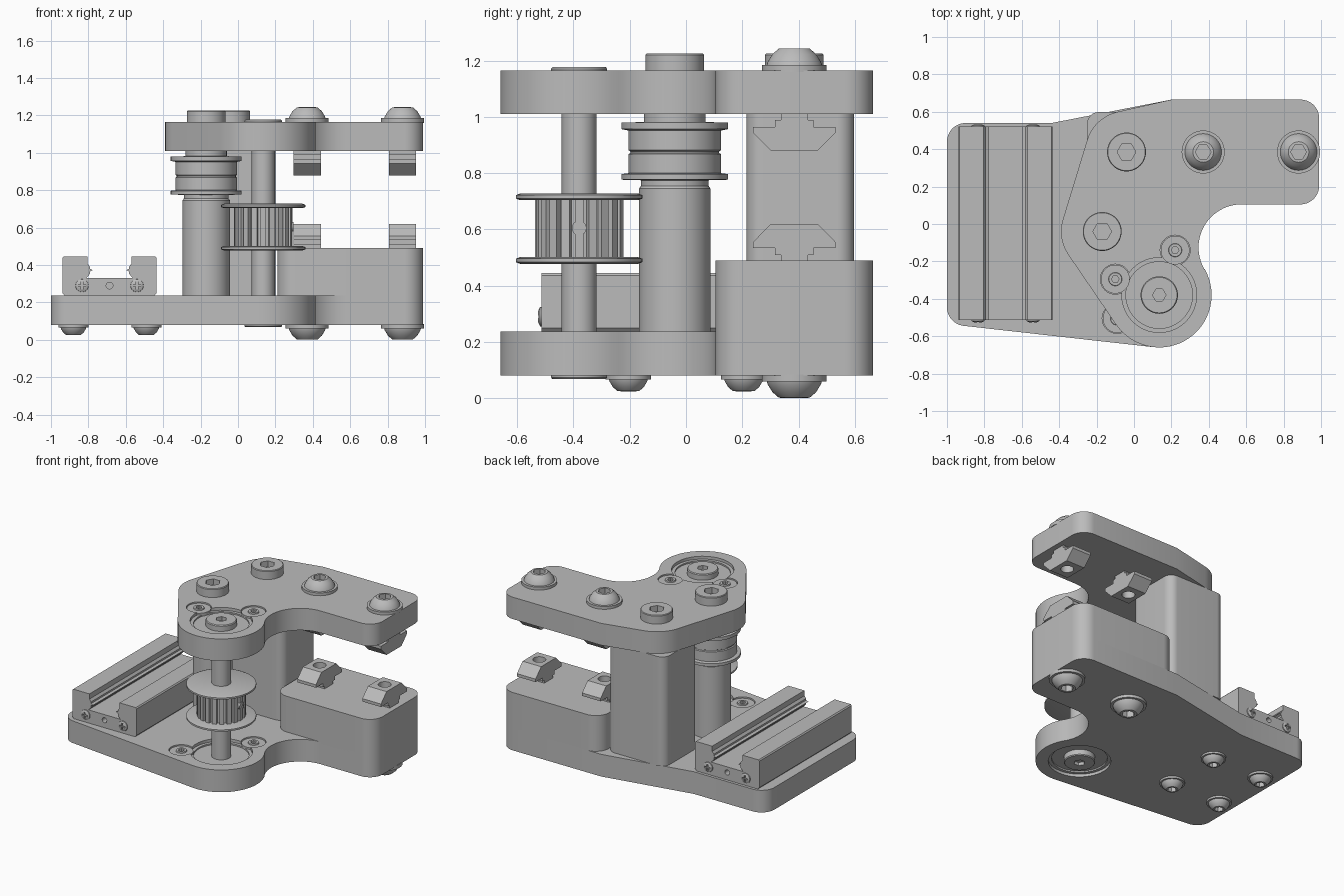
import bpy, bmesh
from math import sin, cos, pi, radians
from mathutils import Matrix, Vector

if "Cube" in bpy.data.objects:
    bpy.data.objects.remove(bpy.data.objects["Cube"])

grey = bpy.data.materials.new("machined_grey")
grey.use_nodes = True
COLOUR = (0.5, 0.5, 0.5, 1)
grey.diffuse_color = COLOUR
grey.node_tree.nodes["Principled BSDF"].inputs["Base Color"].default_value = COLOUR


def finish(bm, name, matrix=Matrix()):
    """Turn a bmesh into a named, shaded object."""
    bmesh.ops.transform(bm, matrix=matrix, verts=bm.verts)
    bmesh.ops.recalc_face_normals(bm, faces=bm.faces)
    mesh = bpy.data.meshes.new(name)
    bm.to_mesh(mesh)
    bm.free()
    mesh.materials.append(grey)
    obj = bpy.data.objects.new(name, mesh)
    bpy.context.collection.objects.link(obj)
    shade(obj)
    return obj


def shade(obj):
    bpy.ops.object.select_all(action='DESELECT')
    obj.select_set(True)
    bpy.context.view_layer.objects.active = obj
    bpy.ops.object.shade_smooth_by_angle(angle=radians(30))


def cut(obj, cutter):
    """Subtract the cutter from the object and discard it."""
    mod = obj.modifiers.new("cut", 'BOOLEAN')
    mod.operation, mod.object, mod.solver = 'DIFFERENCE', cutter, 'EXACT'
    bpy.context.view_layer.objects.active = obj
    bpy.ops.object.modifier_apply(modifier=mod.name)
    bpy.data.objects.remove(cutter)
    shade(obj)


def prism(name, pts, z0, z1, matrix=Matrix()):
    """Extrude a closed outline from z0 to z1."""
    bm = bmesh.new()
    face = bm.faces.new([bm.verts.new((x, y, z0)) for x, y in pts])
    ret = bmesh.ops.extrude_face_region(bm, geom=[face])
    top = [v for v in ret["geom"] if isinstance(v, bmesh.types.BMVert)]
    bmesh.ops.translate(bm, verts=top, vec=(0, 0, z1 - z0))
    return finish(bm, name, matrix)


def lathe(name, profile, matrix, segs=48):
    """Revolve (radius, z) points; a third entry makes that ring hexagonal."""
    bm = bmesh.new()
    rings = []
    for p in profile:
        ring = []
        for i in range(segs):
            a = 2 * pi * i / segs
            r = p[0]
            if len(p) > 2:
                r *= cos(pi / 6) / cos(a % (pi / 3) - pi / 6)
            ring.append(bm.verts.new((r * cos(a), r * sin(a), p[1])))
        rings.append(ring)
    for a, b in zip(rings, rings[1:]):
        for i in range(segs):
            j = (i + 1) % segs
            bm.faces.new((a[i], a[j], b[j], b[i]))
    bm.faces.new(rings[0])
    bm.faces.new(rings[-1])
    return finish(bm, name, matrix)


def at(x, y, z=0, down=False):
    m = Matrix.Translation((x, y, z))
    return m @ Matrix.Rotation(pi, 4, 'X') if down else m


def disc(name, x, y, r, z0, z1):
    return lathe(name, [(r, z0), (r, z1)], at(x, y))


def outline(*arcs):
    """Join (cx, cy, r, start, end) arcs, in degrees, and bare (x, y) points."""
    pts = []
    for arc in arcs:
        if len(arc) == 2:
            pts.append(arc)
            continue
        cx, cy, r, a0, a1 = arc
        n = max(4, int(abs(a1 - a0) / 6))
        for i in range(n + 1):
            a = radians(a0 + (a1 - a0) * i / n)
            pts.append((cx + r * cos(a), cy + r * sin(a)))
    return pts


def rounded_rect(x0, x1, y0, y1, r):
    return outline((x1 - r, y0 + r, r, -90, 0), (x1 - r, y1 - r, r, 0, 90),
                   (x0 + r, y1 - r, r, 90, 180), (x0 + r, y0 + r, r, 180, 270))


SHAFT = (0.135, -0.38)
COLUMN = (-0.17, -0.04)
SPACER = (-0.04, 0.385)
CLAMPS = [(0.37, 0.385), (0.88, 0.385)]
BASE_BOT, BASE_TOP, TOP_BOT, TOP_TOP = 0.08, 0.237, 1.01, 1.165

# Plates: both share the right arm and the concave throat
arm = [(0.575, -0.125, 0.23, 210, 90), (0.89, 0.205, 0.1, -90, 0),
       (0.89, 0.565, 0.1, 0, 90), (0.2, 0.665)]
base = prism("base_plate", outline((*SHAFT, 0.28, -96.5, 30), *arm, (-0.44, 0.54),
             (-0.9, 0.44, 0.1, 90, 180), (-0.9, -0.445, 0.1, 180, 263.5)), BASE_BOT, BASE_TOP)
top = prism("top_plate", outline((*SHAFT, 0.28, -145.6, 30), *arm,
            (*SPACER, 0.22, 102.8, 163), (*COLUMN, 0.22, 163, 214.4)), TOP_BOT, TOP_TOP)

# Bearings with inner hubs and small retaining screws
for label, plate, z0, z1, screws in (
        ("base", base, BASE_BOT, BASE_TOP, [(0.22, -0.14), (-0.09, -0.505)]),
        ("top", top, TOP_BOT, TOP_TOP, [(0.22, -0.14), (-0.1, -0.295)])):
    cut(plate, disc("bore", *SHAFT, 0.2, z0 - 0.1, z1 + 0.1))
    lathe(label + "_bearing", [(0.1, z0 + 0.03), (0.178, z0 + 0.03), (0.178, z0 + 0.02),
          (0.2, z0 + 0.02), (0.2, z1 - 0.02), (0.178, z1 - 0.02),
          (0.178, z1 - 0.03), (0.1, z1 - 0.03)], at(*SHAFT))
    for x, y in screws:
        cut(plate, disc("counterbore", x, y, 0.08, z1 - 0.025, z1 + 0.1))
        lathe(label + "_retaining_screw", [(0.077, z1 - 0.04), (0.077, z1 - 0.008),
              (0.036, z1 - 0.008), (0.034, z1), (0.02, z1, 1), (0.02, z1 - 0.02, 1)], at(x, y))

# Shaft with end hubs
lathe("shaft", [(0.062, 0.09), (0.062, 1.1)], at(*SHAFT))
for z, down in ((TOP_TOP, False), (BASE_BOT, True)):
    lathe("shaft_end_hub", [(0.1, -0.06), (0.1, 0.006), (0.095, 0.012), (0.036, 0.012, 1),
          (0.036, -0.015, 1)], at(*SHAFT, z, down))

# Toothed pulley on the shaft
teeth = []
N = 20
for i in range(N):
    for off, r in ((-0.3, 0.158), (0.3, 0.158), (0.36, 0.135), (0.64, 0.135)):
        a = 2 * pi * (i + off) / N
        teeth.append((SHAFT[0] + r * cos(a), SHAFT[1] + r * sin(a)))
prism("pulley_teeth", teeth, 0.49, 0.715)
for z in (0.478, 0.704):
    lathe("pulley_flange", [(0.21, z), (0.225, z + 0.006), (0.225, z + 0.018),
          (0.21, z + 0.024)], at(*SHAFT))
lathe("set_screw", [(0.026, 0.1), (0.026, 0.162), (0.014, 0.162, 1), (0.014, 0.15, 1)],
      at(*SHAFT, 0.605) @ Matrix.Rotation(pi / 2, 4, 'Y'), 24)

# Idler column: tube, flanges and two bearing rollers
lathe("idler_column", [(0.127, BASE_TOP), (0.127, 0.745), (0.12, 0.755), (0.12, 0.775),
      (0.19, 0.777), (0.19, 0.797), (0.165, 0.8), (0.165, 0.868), (0.158, 0.872),
      (0.158, 0.878), (0.165, 0.882), (0.165, 0.952), (0.19, 0.957), (0.19, 0.98),
      (0.11, 0.982), (0.11, TOP_BOT)], at(*COLUMN))

# Rear spacer and front clamp block
prism("rear_spacer", rounded_rect(-0.25, 0.2, 0.215, 0.598, 0.06), BASE_TOP, TOP_BOT)
block = prism("clamp_block", rounded_rect(0.21, 0.99, 0.105, 0.665, 0.1), BASE_TOP - 0.01, 0.49)

# Socket cap bolts through the column and spacer
for x, y in (COLUMN, SPACER):
    lathe("cap_bolt", [(0.104, 0), (0.104, 0.056), (0.1, 0.061), (0.05, 0.061, 1),
          (0.05, 0.02, 1)], at(x, y, TOP_TOP))


def button_bolt(x, y, z, s, down):
    """Washer and low domed head with a hex socket."""
    lathe("washer", [(0.115 * s, -0.005), (0.115 * s, 0.02 * s), (0.09 * s, 0.02 * s)],
          at(x, y, z, down))
    lathe("button_bolt", [(0.098 * s, 0.02 * s), (0.095 * s, 0.03 * s), (0.078 * s, 0.058 * s),
          (0.055 * s, 0.078 * s), (0.042 * s, 0.079 * s, 1), (0.042 * s, 0.035 * s, 1)],
          at(x, y, z, down))


# Clamp bolts and slot nuts, mirrored above and below the slot
half = [(0.048, -0.01), (0.048, 0.02), (0.068, 0.02), (0.068, 0.045), (0.146, 0.045),
        (0.146, 0.066), (0.083, 0.13)]
nut_profile = half + [(-y, z) for y, z in reversed(half)]
stand = Matrix(((0, 0, 1, 0), (1, 0, 0, 0), (0, 1, 0, 0), (0, 0, 0, 1)))
for x, y in CLAMPS:
    for head_z, nut_z, down in ((TOP_TOP, TOP_BOT, False), (BASE_BOT, 0.49, True)):
        button_bolt(x, y, head_z, 1, down)
        nut = prism("slot_nut", nut_profile, -0.073, 0.073, at(x, y, nut_z, not down) @ stand)
        z = nut_z + (0.1 if down else -0.1)
        cut(nut, disc("nut_bore", x, y, 0.042, z - 0.05, z + 0.05))

# Linear rail channel with lipped inner walls
RAIL_X = -0.687
side = [(0.252, 0.25), (0.252, 0.437), (0.245, 0.445), (0.118, 0.445), (0.118, 0.408),
        (0.105, 0.392), (0.105, 0.38), (0.088, 0.373), (0.105, 0.366), (0.105, 0.352),
        (0.125, 0.33)]
section = [(x, z) for x, z in side] + [(-x, z) for x, z in reversed(side)]
section += [(-0.24, BASE_TOP), (0.24, BASE_TOP)]
lay = Matrix(((1, 0, 0, RAIL_X), (0, 0, 1, 0), (0, 1, 0, 0), (0, 0, 0, 1)))
rail = prism("rail_channel", section, -0.513, 0.52, lay)

# Rail end screws and centre hole at each end
for end, turn in ((-0.513, pi / 2), (0.52, -pi / 2)):
    face = Matrix.Rotation(turn, 4, 'X')
    for dx in (-0.147, 0.147):
        where = at(RAIL_X + dx, end, 0.29) @ face
        screw = lathe("rail_end_screw", [(0.036, -0.01), (0.034, 0.006), (0.02, 0.013)], where, 24)
        for w, h in ((0.022, 0.005), (0.005, 0.022)):
            cut(screw, prism("slot", [(-w, -h), (w, -h), (w, h), (-w, h)], 0.004, 0.03, where))
    cut(rail, lathe("end_hole", [(0.018, -0.05), (0.018, 0.05)],
                    at(RAIL_X, end, 0.29) @ face, 24))

# Rail mounting bolts under the base
for x in (-0.88, -0.49):
    for y in (-0.205, 0.205):
        button_bolt(x, y, BASE_BOT, 0.7, True)
